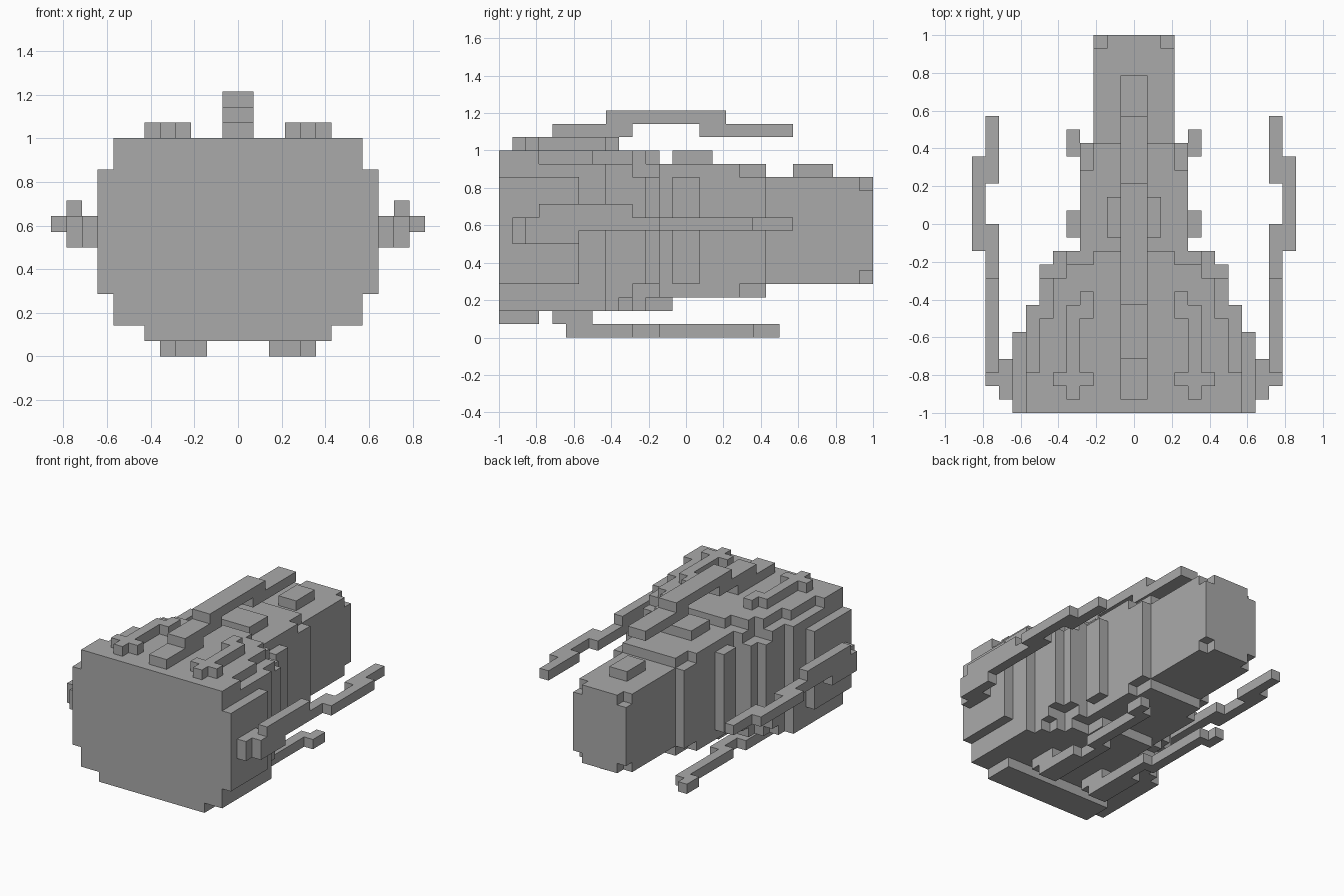
import bpy
import bmesh

U = 1 / 14      # one block
FRONT = -14     # front end of the body, in blocks

cube = bpy.data.objects.get("Cube")
if cube:
    bpy.data.objects.remove(cube, do_unlink=True)

grey = bpy.data.materials.new("plain grey")
grey.use_nodes = True
GREY = (0.4, 0.4, 0.4, 1)
grey.diffuse_color = GREY
grey.node_tree.nodes["Principled BSDF"].inputs["Base Color"].default_value = GREY


def finish(name, bm):
    bmesh.ops.recalc_face_normals(bm, faces=bm.faces)
    mesh = bpy.data.meshes.new(name)
    bm.to_mesh(mesh)
    bm.free()
    mesh.materials.append(grey)
    obj = bpy.data.objects.new(name, mesh)
    bpy.context.collection.objects.link(obj)
    return obj


def add_prism(bm, outline, z0, z1):
    """Extrude a flat outline, given in blocks, between two heights."""
    face = bm.faces.new([bm.verts.new((x * U, y * U, z0 * U)) for x, y in outline])
    top = bmesh.ops.extrude_face_region(bm, geom=[face])["geom"]
    moved = [v for v in top if isinstance(v, bmesh.types.BMVert)]
    bmesh.ops.translate(bm, verts=moved, vec=(0, 0, (z1 - z0) * U))


def stepped_layer(name, z0, z1, steps):
    """Symmetric slab; steps are (half width, rear end), front to back."""
    right, y = [], FRONT
    for width, end in steps:
        right += [(width, y), (width, end)]
        y = end
    left = [(-x, y) for x, y in reversed(right)]
    bm = bmesh.new()
    add_prism(bm, right + left, z0, z1)
    return finish(name, bm)


def blocks(name, boxes, mirror=False):
    """Boxes as x0, x1, y0, y1, z0, z1 in blocks, optionally on both sides."""
    bm = bmesh.new()
    for x0, x1, y0, y1, z0, z1 in boxes:
        add_prism(bm, [(x0, y0), (x1, y0), (x1, y1), (x0, y1)], z0, z1)
    obj = finish(name, bm)
    if mirror:
        obj.modifiers.new("both sides", "MIRROR").use_mirror_merge = False
    return obj


# Hull, layer by layer
stepped_layer("belly_plate", 1, 2, [(6, -11)])
stepped_layer("lower_deck", 2, 3, [(8, -6), (7, -5), (6, -4), (5, -3), (3, -1)])
stepped_layer("lower_shoulder", 3, 4, [(8, -6), (7, -4), (5, -2), (4, 4), (3, 6)])
stepped_layer("main_hull", 4, 12, [(9, -8), (8, -6), (7, -3), (6, -2), (4, 6)])
stepped_layer("upper_shoulder", 12, 13, [(8, -6), (7, -4), (5, -2), (4, 4), (3, 6)])
stepped_layer("upper_deck", 13, 14, [(8, -11), (7, -7), (6, -4), (5, -3), (3, -2)])

# Tail with notched rear corners
blocks("tail", [(-3, 3, 6, 13, 4, 12), (-3, 3, 13, 14, 5, 11), (-2, 2, 13, 14, 4, 12)])
blocks("side_rib", [(4, 5, -1, 1, 4, 12)], mirror=True)

# Top fittings
blocks("middle_hatch", [(-2, 2, -1, 2, 13, 14)])
blocks("tail_hatch", [(-1, 1, 8, 11, 12, 13)])
blocks("top_rail", [(-1, 1, -13, -7, 14, 15), (-1, 1, -10, -4, 15, 16),
                    (-1, 1, -6, 3, 16, 17), (-1, 1, 1, 8, 15, 16)])
blocks("deck_strip", [(4, 5, -13, -6, 14, 15), (3, 4, -7, -5, 14, 15),
                      (3, 6, -12, -11, 14, 15)], mirror=True)

# Side arms
blocks("side_arm", [(9, 10, -13, -10, 7, 9), (10, 11, -12, -8, 7, 8),
                    (10, 11, -12, 0, 8, 9), (10, 11, -11, -4, 9, 10),
                    (11, 12, -2, 5, 8, 9), (10, 11, 3, 8, 8, 9)], mirror=True)

# Lower skids
blocks("skid", [(2, 4, -10, -7, 1, 2), (2, 4, -9, -4, 0, 1), (2, 3, -4, -1, 0, 1),
                (3, 4, -2, 6, 0, 1), (4, 5, 5, 7, 0, 1)], mirror=True)
